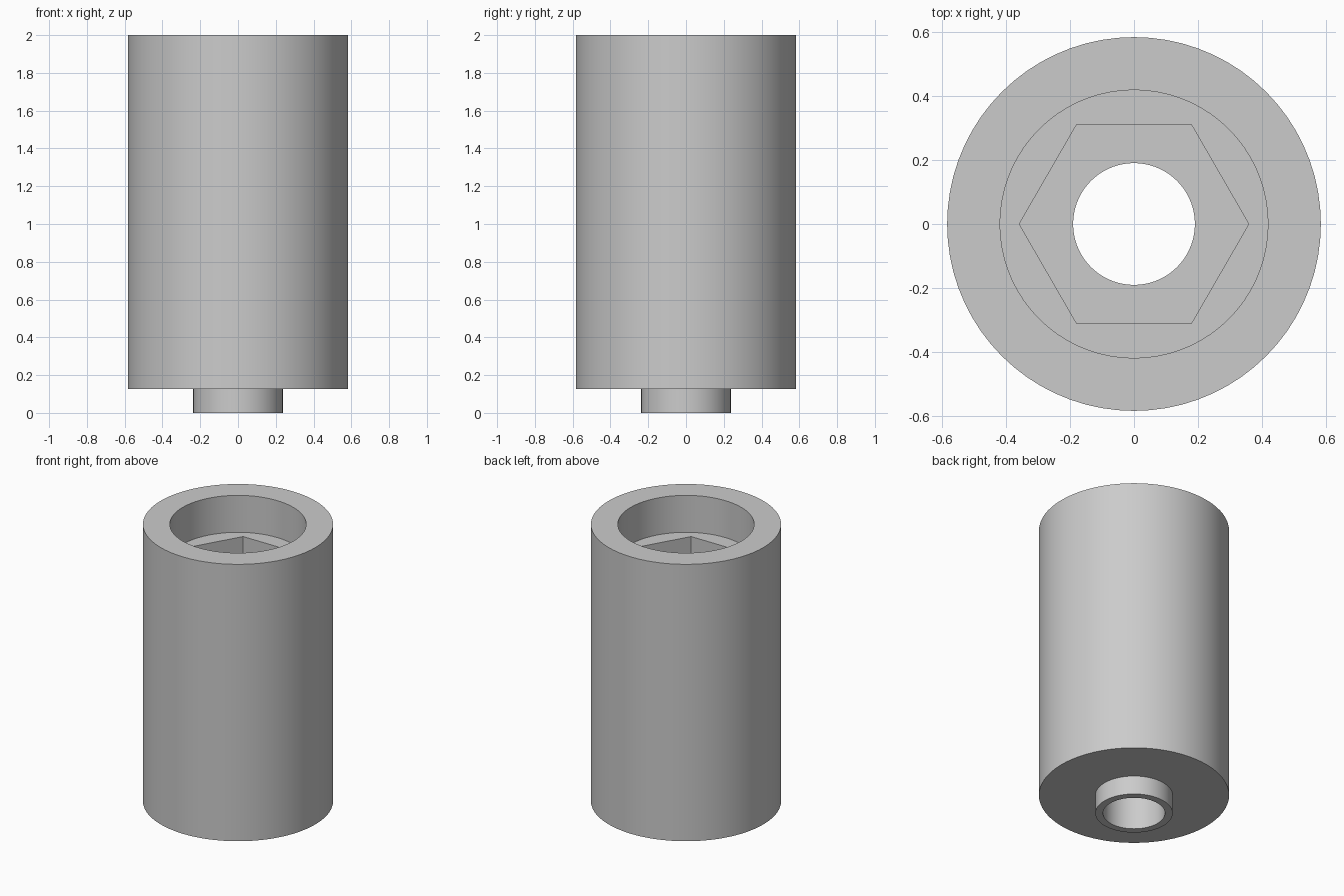
import bpy, bmesh
from math import cos, pi, radians, sin

cube = bpy.data.objects.get("Cube")
if cube:
    bpy.data.objects.remove(cube, do_unlink=True)

SEGMENTS = 72  # divisible by six so the hexagon corners are exact


def ring(bm, radius, z, hexagonal=False):
    """One loop of vertices; a hexagonal loop has its corners at the radius."""
    verts = []
    for i in range(SEGMENTS):
        a = 2 * pi * i / SEGMENTS
        r = radius
        if hexagonal:
            r *= cos(pi / 6) / cos(a % (pi / 3) - pi / 6)
        verts.append(bm.verts.new((r * cos(a), r * sin(a), z)))
    return verts


grey = bpy.data.materials.new("light grey")
grey.use_nodes = True
colour = (0.6, 0.6, 0.6, 1)
grey.diffuse_color = colour
grey.node_tree.nodes["Principled BSDF"].inputs["Base Color"].default_value = colour

# Closed profile: outside from the foot to the top, then down the inside
profile = [
    (0.19, 0, False), (0.237, 0, False),             # foot collar
    (0.237, 0.127, False), (0.583, 0.127, False),    # shoulder
    (0.583, 2, False), (0.418, 2, False),            # top rim
    (0.418, 1.75, False), (0.358, 1.75, True),       # counterbore ledge
    (0.358, 1.45, True), (0.19, 1.45, False),        # hexagonal pocket floor
]

bm = bmesh.new()
rings = [ring(bm, *p) for p in profile]
for lower, upper in zip(rings, rings[1:] + rings[:1]):
    for i in range(SEGMENTS):
        j = (i + 1) % SEGMENTS
        bm.faces.new((lower[i], lower[j], upper[j], upper[i]))
bmesh.ops.recalc_face_normals(bm, faces=bm.faces)

mesh = bpy.data.meshes.new("spacer_sleeve")
bm.to_mesh(mesh)
bm.free()
mesh.materials.append(grey)
sleeve = bpy.data.objects.new("spacer_sleeve", mesh)
bpy.context.collection.objects.link(sleeve)

# Smooth round walls with crisp rims and hexagon corners
bpy.ops.object.select_all(action="DESELECT")
sleeve.select_set(True)
bpy.context.view_layer.objects.active = sleeve
bpy.ops.object.shade_smooth_by_angle(angle=radians(30))
